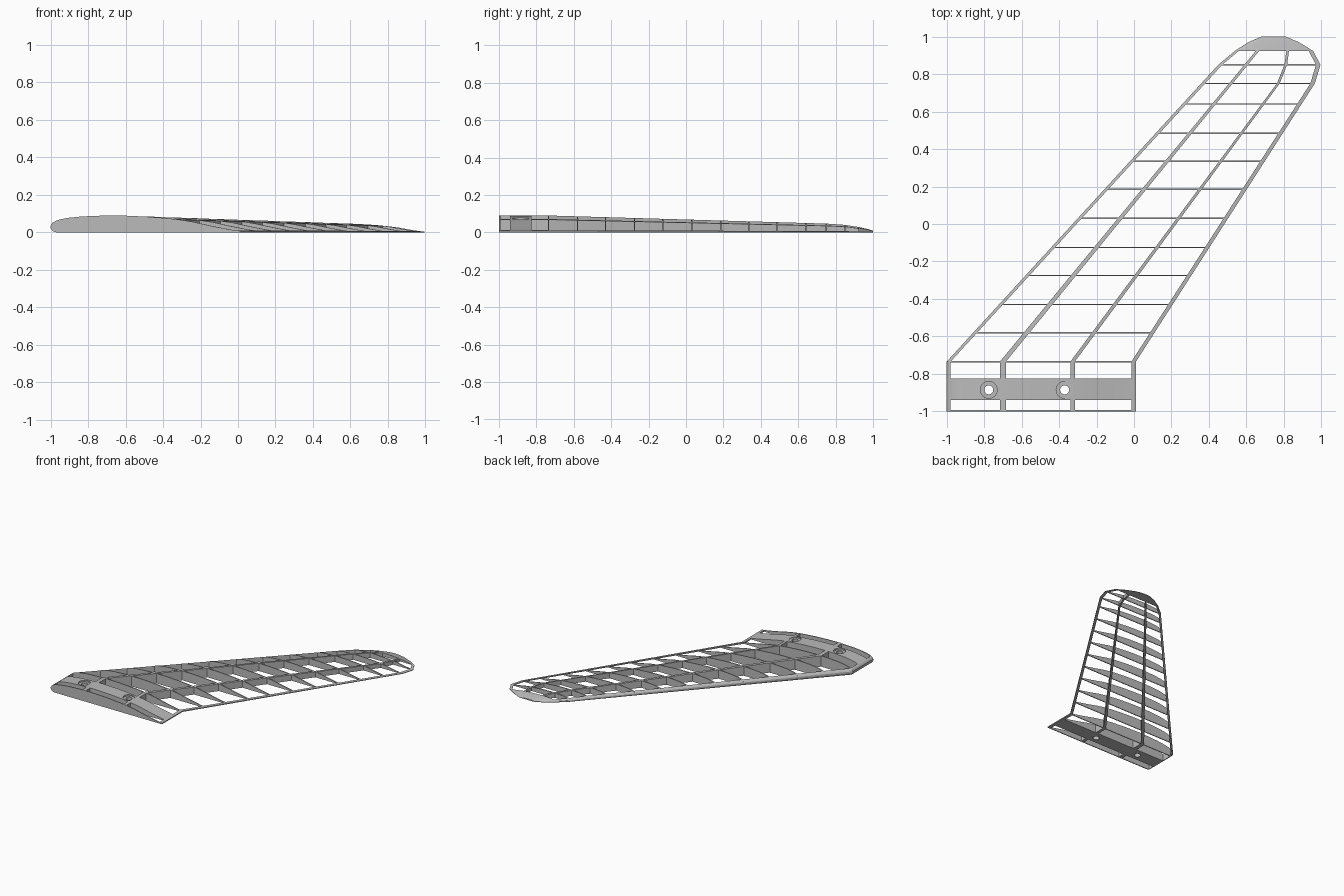
import bpy
import bmesh
from math import radians

if "Cube" in bpy.data.objects:
    bpy.data.objects.remove(bpy.data.objects["Cube"])

grey = bpy.data.materials.new("matte grey")
grey.use_nodes = True
COLOUR = (0.5, 0.5, 0.5, 1)
grey.diffuse_color = COLOUR
grey.node_tree.nodes["Principled BSDF"].inputs["Base Color"].default_value = COLOUR

# Plan outline along the span: (y, x)
LEADING = [(-1, -1), (-0.735, -1), (0.85, 0.45), (0.925, 0.54), (0.97, 0.61), (1, 0.68)]
TRAILING = [(-1, 0.01), (-0.735, 0.01), (0.75, 0.965), (0.85, 0.995), (0.925, 0.955),
            (0.97, 0.88), (1, 0.81)]
FRONT_SPAR = [(-1, -0.7), (-0.735, -0.7), (0.925, 0.66)]
REAR_SPAR = [(-1, -0.328), (-0.735, -0.328), (0.75, 0.77), (0.85, 0.81), (0.925, 0.82)]
# Wing thickness along the span: (y, z)
HEIGHT = [(-1, 0.09), (-0.735, 0.09), (0.75, 0.047), (0.85, 0.04), (0.925, 0.028),
          (0.97, 0.018), (1, 0.009)]
# Aerofoil: (fraction of chord, fraction of thickness)
UPPER = [(0, 0.4), (0.01, 0.56), (0.03, 0.7), (0.06, 0.79), (0.1, 0.87), (0.15, 0.925),
         (0.2, 0.96), (0.3, 1), (0.4, 0.985), (0.5, 0.935), (0.6, 0.85), (0.67, 0.77),
         (0.75, 0.63), (0.85, 0.38), (0.95, 0.16), (1, 0.09)]
LOWER = [(0, 0.25), (0.01, 0.08), (0.03, 0), (1, 0)]
CHORD = [t for t, z in UPPER]
STRIP = [0, 0.25, 0.5, 0.75, 1]
BREAKS = [-1, -0.735, 0.75, 0.85, 0.925]


def lerp(table, v):
    """Read a value from a list of (position, value) pairs."""
    for (a, p), (b, q) in zip(table, table[1:]):
        if v <= b:
            return p + (q - p) * max(0, (v - a) / (b - a))
    return table[-1][1]


def lead(y):
    return lerp(LEADING, y)


def trail(y):
    return lerp(TRAILING, y)


def finish(obj, name):
    obj.name = obj.data.name = name
    bpy.ops.object.select_all(action="DESELECT")
    obj.select_set(True)
    bpy.context.view_layer.objects.active = obj
    bpy.ops.object.shade_smooth_by_angle(angle=radians(25))


def slice_of_wing(name, stations, start, end, steps):
    """Solid piece of the wing between two chordwise limits."""
    bm = bmesh.new()
    rings = []
    for y in stations:
        chord = trail(y) - lead(y)
        xs = [start(y) + (end(y) - start(y)) * s for s in steps]
        ts = [(x - lead(y)) / chord for x in xs]
        h = lerp(HEIGHT, y)
        pts = [(x, y, h * lerp(UPPER, t)) for x, t in zip(xs, ts)]
        pts += [(x, y, h * lerp(LOWER, t)) for x, t in reversed(list(zip(xs, ts)))]
        rings.append([bm.verts.new(p) for p in pts])
    for a, b in zip(rings, rings[1:]):
        for i in range(len(a)):
            j = (i + 1) % len(a)
            bm.faces.new((a[i], a[j], b[j], b[i]))
    bm.faces.new(rings[0])
    bm.faces.new(rings[-1][::-1])
    bmesh.ops.recalc_face_normals(bm, faces=bm.faces)
    mesh = bpy.data.meshes.new(name)
    bm.to_mesh(mesh)
    bm.free()
    mesh.materials.append(grey)
    obj = bpy.data.objects.new(name, mesh)
    bpy.context.collection.objects.link(obj)
    finish(obj, name)
    return obj


# Ribs
RIBS = [-0.9965, -0.735, -0.58, -0.43, -0.275, -0.125, 0.03, 0.185, 0.335, 0.485,
        0.64, 0.75, 0.85]
for n, y in enumerate(RIBS):
    slice_of_wing(f"rib_{n + 1}", [y - 0.0035, y + 0.0035], lead, trail, CHORD)

# Edge strips
slice_of_wing("leading_edge", BREAKS, lead, lambda y: lead(y) + 0.021, STRIP)
slice_of_wing("trailing_edge", BREAKS, lambda y: trail(y) - 0.024, trail, STRIP)


# Spars, narrowing towards the tip
def spar(name, path, root, tip):
    def half(y):
        return lerp([(-0.735, root), (0.925, tip)], y) / 2
    return slice_of_wing(name, BREAKS, lambda y: lerp(path, y) - half(y),
                         lambda y: lerp(path, y) + half(y), STRIP)


spar("front_spar", FRONT_SPAR, 0.032, 0.018)
rear_spar = spar("rear_spar", REAR_SPAR, 0.024, 0.014)

# Solid wing tip
slice_of_wing("wing_tip", [0.922, 0.945, 0.97, 1], lead, trail, CHORD)

# Mounting block with two counterbored bolt holes
block = slice_of_wing("mounting_block", [-0.94, -0.825], lead, trail, CHORD)


def cut_cylinder(targets, x, radius, bottom):
    bpy.ops.mesh.primitive_cylinder_add(vertices=32, radius=radius, depth=0.2,
                                        location=(x, -0.885, bottom + 0.1))
    cutter = bpy.context.object
    cutter.hide_render = True
    for target in targets:
        mod = target.modifiers.new("hole", "BOOLEAN")
        mod.operation = "DIFFERENCE"
        mod.solver = "EXACT"
        mod.object = cutter
        bpy.context.view_layer.objects.active = target
        bpy.ops.object.modifier_apply(modifier=mod.name)
    bpy.data.objects.remove(cutter)


for x, seat in ((-0.775, 0.075), (-0.37, 0.066)):
    cut_cylinder([block, rear_spar], x, 0.045, seat)
    cut_cylinder([block], x, 0.024, -0.05)
finish(block, "mounting_block")
finish(rear_spar, "rear_spar")
